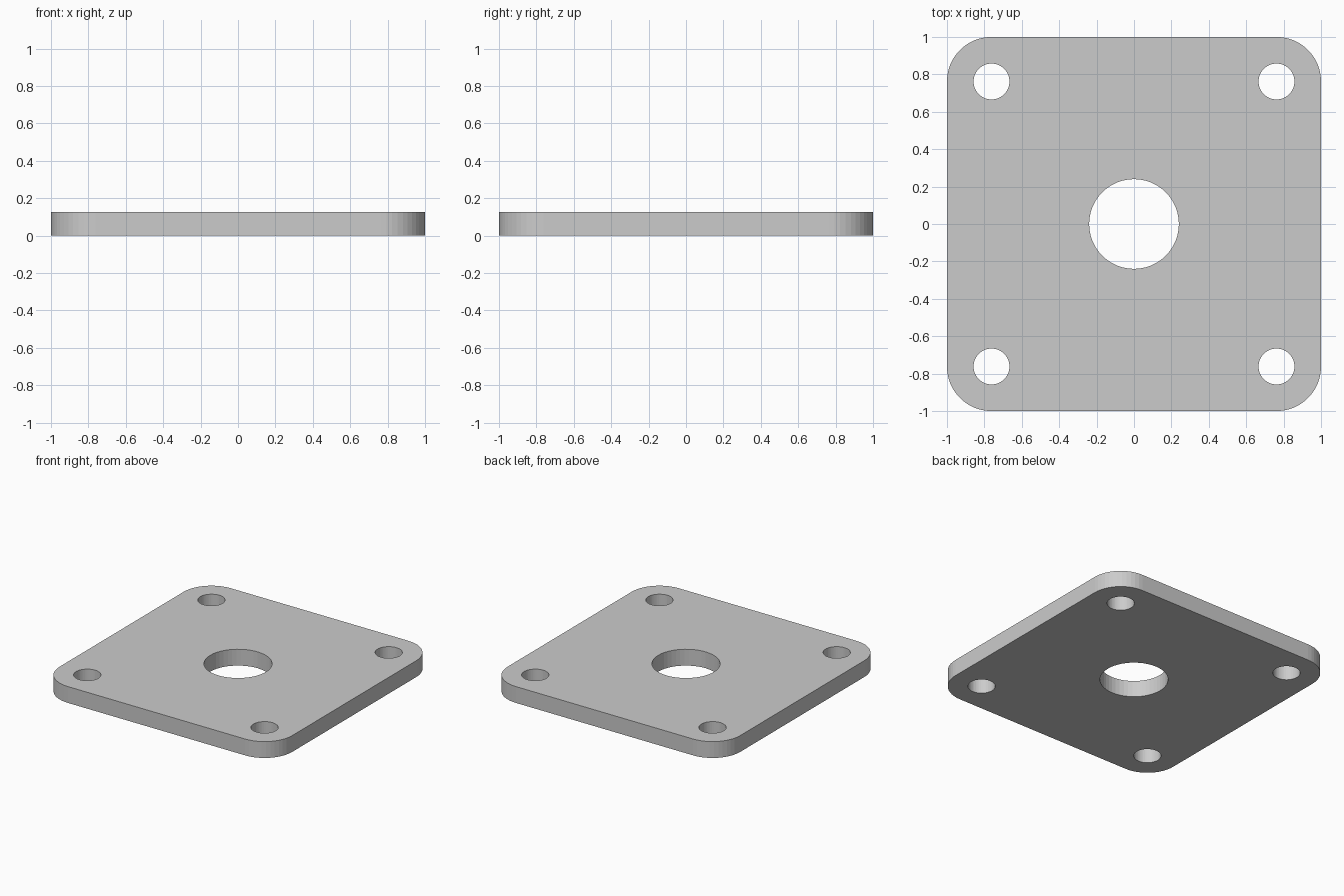
import bpy, bmesh
from math import sin, cos, pi

if "Cube" in bpy.data.objects:
    bpy.data.objects.remove(bpy.data.objects["Cube"])

THICK = 0.127        # plate thickness
CORNER = 0.238       # corner radius
INSET = 1 - CORNER   # corner arc and bolt hole centres


def arc(cx, cy, r, start, sweep, n):
    return [(cx + r * cos(start + sweep * i / n), cy + r * sin(start + sweep * i / n))
            for i in range(n + 1)]


def circle(cx, cy, r, n):
    return arc(cx, cy, r, 0, 2 * pi, n)[:-1]


def add_loop(bm, points):
    verts = [bm.verts.new((x, y, 0)) for x, y in points]
    return [bm.edges.new((a, b)) for a, b in zip(verts, verts[1:] + verts[:1])]


signs = [(1, 1), (-1, 1), (-1, -1), (1, -1)]
bm = bmesh.new()

# Rounded square outline
outline = []
for i, (sx, sy) in enumerate(signs):
    outline += arc(sx * INSET, sy * INSET, CORNER, i * pi / 2, pi / 2, 12)
edges = add_loop(bm, outline)

# Centre hole and four corner bolt holes
edges += add_loop(bm, circle(0, 0, 0.24, 48))
for sx, sy in signs:
    edges += add_loop(bm, circle(sx * INSET, sy * INSET, 0.096, 48))

# Fill between the loops, then extrude to thickness
bmesh.ops.triangle_fill(bm, use_beauty=True, use_dissolve=False, edges=edges, normal=(0, 0, 1))
top = bmesh.ops.extrude_face_region(bm, geom=bm.faces[:], use_keep_orig=True)["geom"]
bmesh.ops.translate(bm, vec=(0, 0, THICK),
                    verts=[g for g in top if isinstance(g, bmesh.types.BMVert)])
bmesh.ops.recalc_face_normals(bm, faces=bm.faces[:])

mesh = bpy.data.meshes.new("mounting_plate")
bm.to_mesh(mesh)
bm.free()
bpy.context.collection.objects.link(bpy.data.objects.new("mounting_plate", mesh))
